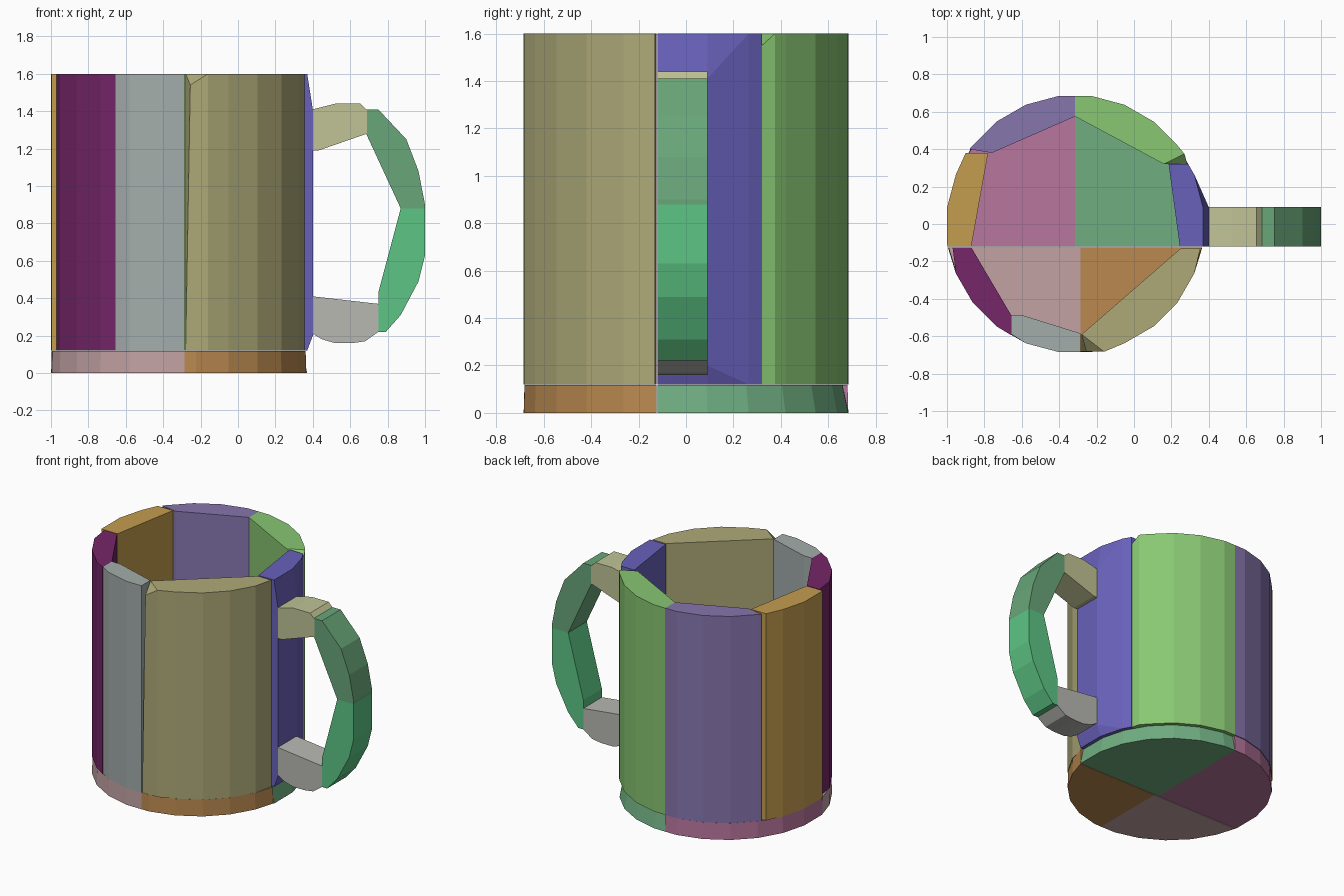
import bpy, bmesh, math

if "Cube" in bpy.data.objects:
    bpy.data.objects.remove(bpy.data.objects["Cube"])

CX, R, N = -0.315, 0.69, 24       # mug centre, radius, number of sides
FLOOR, TOP = 0.12, 1.6


def hull(name, points, color):
    """Convex solid around a few points."""
    bm = bmesh.new()
    for p in points:
        bm.verts.new(p)
    bmesh.ops.remove_doubles(bm, verts=bm.verts[:], dist=0.001)
    res = bmesh.ops.convex_hull(bm, input=bm.verts[:])
    junk = {g for g in res["geom_interior"] + res["geom_unused"]
            if isinstance(g, bmesh.types.BMVert) and g.is_valid}
    bmesh.ops.delete(bm, geom=list(junk), context='VERTS')
    bmesh.ops.dissolve_limit(bm, angle_limit=0.01, verts=bm.verts[:], edges=bm.edges[:])
    bmesh.ops.recalc_face_normals(bm, faces=bm.faces[:])
    me = bpy.data.meshes.new(name)
    bm.to_mesh(me)
    bm.free()
    ob = bpy.data.objects.new(name, me)
    bpy.context.collection.objects.link(ob)
    mat = bpy.data.materials.new(name)
    mat.diffuse_color = (*color, 1)
    mat.use_nodes = True
    mat.node_tree.nodes["Principled BSDF"].inputs["Base Color"].default_value = mat.diffuse_color
    me.materials.append(mat)
    return ob


def arc(a, b):
    """Outer rim points counter-clockwise from a to b, ends included."""
    t0 = math.atan2(a[1], a[0] - CX)
    t1 = math.atan2(b[1], b[0] - CX)
    if t1 < t0:
        t1 += math.tau
    pts = [a]
    for i in range(-N, 2 * N):
        t = (i + 0.5) * math.tau / N
        if t0 + 0.02 < t < t1 - 0.02:
            pts.append((CX + R * math.cos(t), R * math.sin(t)))
    return pts + [b]


# Wall staves: outer start, outer end, inner corners, extra points, colour
walls = [
    ("wall_back_right", (0.27, 0.375), (CX, 0.685), [(CX, 0.575), (0.16, 0.32)],
     [(0.285, 0.32, FLOOR), (0.285, 0.32, 1.55)], (0.25, 0.57, 0.17)),
    ("wall_back_left", (CX, 0.685), (-0.88, 0.40), [(-0.76, 0.38), (CX, 0.575)],
     [], (0.24, 0.18, 0.42)),
    ("wall_left", (-0.90, 0.38), (-0.998, -0.12), [(-0.78, 0.38), (-0.87, -0.12)],
     [], (0.56, 0.34, 0.08)),
    ("wall_front_left", (-0.97, -0.125), (-0.655, -0.595), [(-0.87, -0.125), (-0.655, -0.49)],
     [], (0.18, 0.02, 0.14)),
    ("wall_front", (-0.655, -0.59), (-0.285, -0.685),
     [(-0.655, -0.49), (-0.59, -0.49), (-0.285, -0.585)], [], (0.37, 0.42, 0.41)),
    ("wall_front_right", (-0.16, -0.683), (0.355, -0.13), [(-0.28, -0.59), (0.25, -0.13)],
     [(-0.28, -0.683, FLOOR), (-0.255, -0.683, 1.54)], (0.42, 0.40, 0.19)),
    ("wall_right", (0.37, -0.12), (0.29, 0.32), [(0.185, 0.32), (0.245, -0.12)],
     [(0.40, y, z) for y in (-0.12, 0.09) for z in (0.20, 1.41)], (0.14, 0.12, 0.50)),
]
for name, a, b, inner, extra, color in walls:
    outline = arc(a, b) + inner
    hull(name, [(x, y, z) for x, y in outline for z in (FLOOR, TOP)] + extra, color)

# Floor quarters: outer start, outer end, inner corner, top shrink, colour
floors = [
    ("floor_back_right", (0.37, -0.12), (CX, 0.685), (CX, -0.12), 0.965, (0.16, 0.42, 0.22)),
    ("floor_back_left", (CX, 0.685), (-0.998, -0.12), (CX, -0.12), 0.995, (0.48, 0.18, 0.34)),
    ("floor_front_left", (-0.995, -0.125), (-0.285, -0.685), (-0.285, -0.125), 0.995,
     (0.54, 0.36, 0.37)),
    ("floor_front_right", (-0.285, -0.685), (0.365, -0.125), (-0.285, -0.125), 0.995,
     (0.49, 0.25, 0.08)),
]
for name, a, b, corner, s, color in floors:
    rim = arc(a, b)
    pts = [(x, y, 0) for x, y in rim + [corner]]
    # keep the straight cuts in place, taper only the rim
    for x, y in rim:
        tx = CX + (x - CX) * s if abs(x - corner[0]) > 0.01 else x
        ty = y * s if abs(y - corner[1]) > 0.01 else y
        pts.append((tx, ty, FLOOR - 0.002))
    pts.append((*corner, FLOOR - 0.002))
    hull(name, pts, color)

# Handle segments: side profiles (x, z) extruded along y
handle = [
    ("handle_top", [(0.40, 1.19), (0.43, 1.19), (0.69, 1.28), (0.69, 1.405),
                    (0.655, 1.44), (0.52, 1.44), (0.40, 1.41)], (0.53, 0.55, 0.30)),
    ("handle_upper", [(0.685, 1.28), (0.685, 1.41), (0.75, 1.41), (0.90, 1.25),
                      (0.965, 1.08), (1.0, 0.90), (1.0, 0.88), (0.87, 0.88)], (0.14, 0.38, 0.19)),
    ("handle_lower", [(0.87, 0.88), (1.0, 0.88), (1.0, 0.63), (0.965, 0.49), (0.87, 0.31),
                      (0.79, 0.22), (0.75, 0.22), (0.75, 0.43)], (0.11, 0.56, 0.23)),
    ("handle_bottom", [(0.40, 0.41), (0.75, 0.37), (0.75, 0.22), (0.68, 0.17),
                       (0.61, 0.16), (0.52, 0.16), (0.45, 0.18), (0.40, 0.21)], (0.48, 0.48, 0.45)),
]
for name, profile, color in handle:
    hull(name, [(x, y, z) for x, z in profile for y in (-0.12, 0.09)], color)
